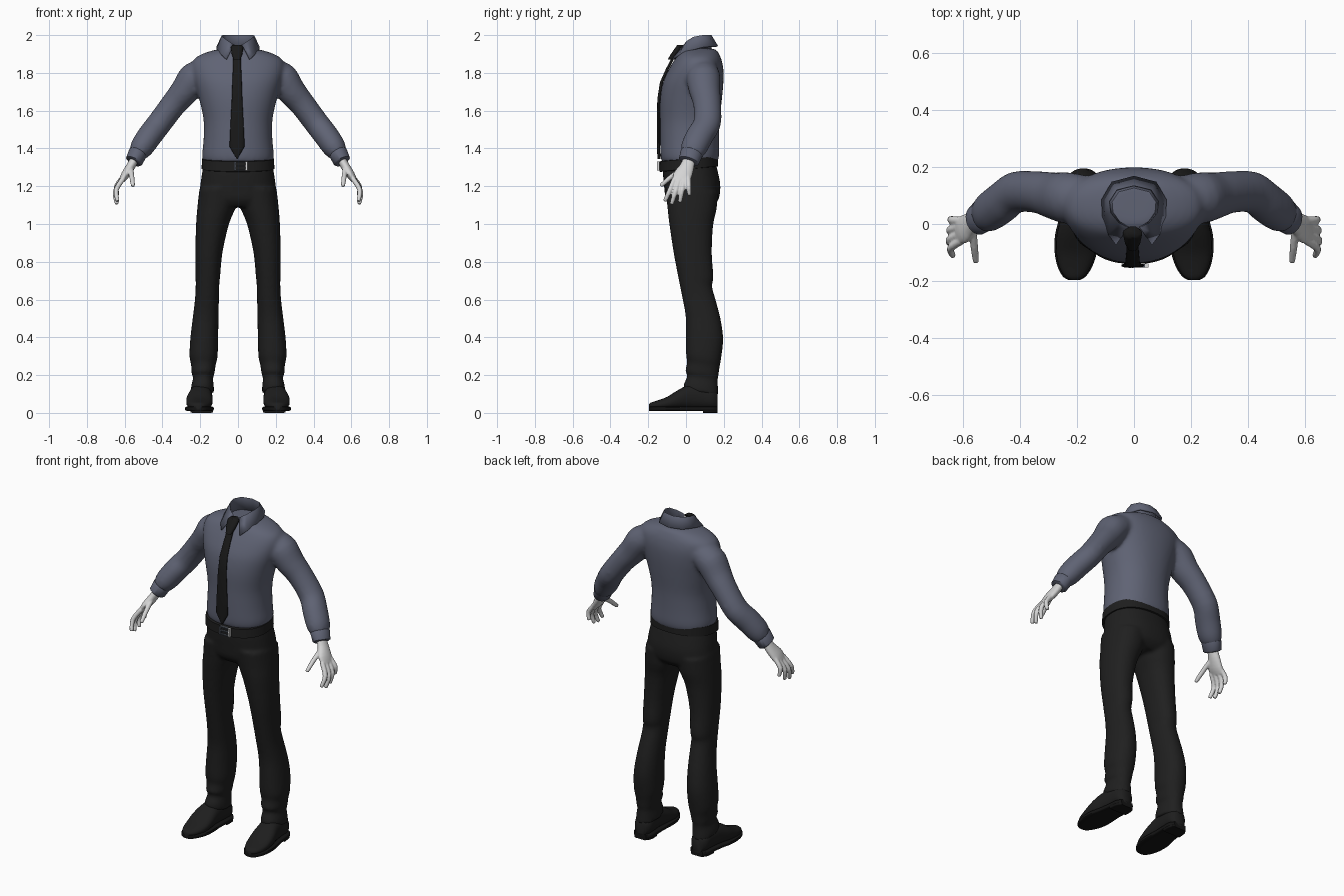
import bpy, bmesh, math
from mathutils import Vector

cube = bpy.data.objects.get("Cube")
if cube:
    bpy.data.objects.remove(cube, do_unlink=True)


def material(name, r, g, b):
    mat = bpy.data.materials.new(name)
    mat.use_nodes = True
    mat.diffuse_color = (r, g, b, 1)
    mat.node_tree.nodes["Principled BSDF"].inputs["Base Color"].default_value = (r, g, b, 1)
    return mat


SHIRT = material("slate blue cloth", .115, .125, .175)
TROUSER = material("black cloth", .014, .014, .014)
TIE = material("tie black", .010, .010, .010)
LEATHER = material("black leather", .013, .013, .013)
SOLE = material("sole black", .007, .007, .007)
SKIN = material("pale skin", .66, .66, .66)
STEEL = material("dark steel", .07, .08, .10)
SILVER = material("silver", .70, .70, .70)


def flat_ring(z, left, right, front, back, tilt=0):
    """Horizontal section given by its four extents."""
    return (Vector(((left + right) / 2, (front + back) / 2, z)),
            Vector(((right - left) / 2, 0, 0)), Vector((0, (back - front) / 2, tilt)))


def path_rings(path):
    """Sections across a path of (point, thickness, width along y)."""
    points = [Vector(p[0]) for p in path]
    rings = []
    for i, (_, a, b) in enumerate(path):
        t = (points[min(i + 1, len(points) - 1)] - points[max(i - 1, 0)]).normalized()
        u = t.cross(Vector((0, 1, 0))).normalized()
        rings.append((points[i], u * a, u.cross(t) * b))
    return rings


def refine(rings, steps):
    """Catmull-Rom interpolation between sections."""
    out = []
    last = len(rings) - 1
    for i in range(last):
        k = [rings[max(0, min(last, j))] for j in (i - 1, i, i + 1, i + 2)]
        for s in range(steps):
            t = s / steps
            out.append(tuple(
                b + (c - a) * (t / 2) + (a * 2 - b * 5 + c * 4 - d) * (t * t / 2)
                + (b * 3 - a - c * 3 + d) * (t ** 3 / 2) for a, b, c, d in zip(*k)))
    return out + [rings[-1]]


def loft(bm, rings, side=1, power=2, sides=28, steps=3):
    """Closed tube through sections; side -1 mirrors it."""
    def bend(v):
        return math.copysign(abs(v) ** (2 / power), v)
    loops = []
    for c, u, v in refine(rings, steps):
        loop = []
        for i in range(sides):
            a = math.tau * i / sides
            p = c + u * bend(math.cos(a)) + v * bend(math.sin(a))
            loop.append(bm.verts.new((p.x * side, p.y, p.z)))
        loops.append(loop)
    for lo, hi in zip(loops, loops[1:]):
        for i in range(sides):
            j = (i + 1) % sides
            bm.faces.new((lo[i], lo[j], hi[j], hi[i]))
    bm.faces.new(loops[0])
    bm.faces.new(loops[-1])


def finish(name, bm, mat, voxel=0, smooth=5, angle=40):
    bmesh.ops.recalc_face_normals(bm, faces=bm.faces)
    mesh = bpy.data.meshes.new(name)
    bm.to_mesh(mesh)
    bm.free()
    mesh.materials.append(mat)
    obj = bpy.data.objects.new(name, mesh)
    bpy.context.collection.objects.link(obj)
    if voxel:
        blend = obj.modifiers.new("blend", 'REMESH')
        blend.mode = 'VOXEL'
        blend.voxel_size = voxel
        blend.use_smooth_shade = True
        relax = obj.modifiers.new("relax", 'SMOOTH')
        relax.iterations = smooth
    else:
        bpy.ops.object.select_all(action='DESELECT')
        obj.select_set(True)
        bpy.context.view_layer.objects.active = obj
        bpy.ops.object.shade_smooth_by_angle(angle=math.radians(angle))
    return obj


def box(name, x, y, z, sx, sy, sz, mat):
    bm = bmesh.new()
    bmesh.ops.create_cube(bm, size=1)
    for v in bm.verts:
        v.co = (x + v.co.x * sx, y + v.co.y * sy, z + v.co.z * sz)
    finish(name, bm, mat)


# Shirt: torso and both sleeves blended into one skin (z, half width, front, back)
torso = [(1.325, .182, -.125, .165), (1.36, .19, -.135, .175), (1.45, .182, -.137, .175),
         (1.55, .182, -.137, .178), (1.66, .205, -.137, .19), (1.75, .23, -.122, .198),
         (1.82, .245, -.09, .198), (1.87, .235, -.06, .188), (1.9, .19, -.04, .175),
         (1.922, .12, -.015, .16), (1.93, .07, 0, .13)]
sleeve = [((.17, .09, 1.81), .075, .08), ((.235, .092, 1.77), .085, .09),
          ((.285, .1, 1.70), .076, .082), ((.34, .112, 1.635), .068, .074),
          ((.415, .112, 1.535), .066, .073), ((.465, .075, 1.47), .066, .073),
          ((.51, .042, 1.405), .062, .07), ((.535, .026, 1.367), .046, .056)]
bm = bmesh.new()
loft(bm, [flat_ring(z, -w, w, f, b) for z, w, f, b in torso], power=2.2, sides=48)
for side in (1, -1):
    loft(bm, path_rings(sleeve), side)
finish("shirt", bm, SHIRT, voxel=.011, smooth=6)

# Shirt collar: folded band, mirrored, thickened
top = [(.022, -.014, 1.945), (.055, .005, 1.965), (.082, .04, 1.986),
       (.086, .08, 1.994), (.06, .12, 1.996), (0, .135, 1.996)]
edge = [(.062, -.07, 1.872), (.088, -.035, 1.895), (.108, .03, 1.92),
        (.11, .085, 1.935), (.076, .145, 1.94), (0, .165, 1.94)]
bm = bmesh.new()
rows = []
for t, e in zip(top, edge):
    base = (t[0] * .92, .065 + (t[1] - .065) * .92, t[2] - .085)
    rows.append((base, t, e))
rows += [tuple((-x, y, z) for x, y, z in row) for row in rows[-2::-1]]
grid = [[bm.verts.new(p) for p in row] for row in rows]
for r, s in zip(grid, grid[1:]):
    for k in range(2):
        bm.faces.new((r[k], s[k], s[k + 1], r[k + 1]))
collar = finish("shirt_collar", bm, SHIRT, angle=60)
solid = collar.modifiers.new("cloth", 'SOLIDIFY')
solid.thickness = .01
solid.offset = 0

# Trousers: hips and legs blended (leg: z, inner, outer, front, back)
hips = [(1.33, .178, -.12, .155), (1.27, .19, -.122, .17), (1.2, .2, -.116, .182),
        (1.13, .205, -.106, .172), (1.09, .17, -.075, .135)]
leg = [(1.18, .0, .205, -.11, .17), (1.09, .012, .215, -.1, .162), (1, .048, .222, -.09, .143),
       (.85, .082, .226, -.068, .137), (.73, .094, .225, -.046, .146), (.68, .099, .224, -.036, .138),
       (.6, .101, .228, -.02, .16), (.5, .103, .24, -.002, .185), (.4, .105, .252, .0, .197),
       (.3, .108, .257, .0, .186), (.255, .118, .248, .006, .178), (.21, .124, .246, -.004, .172),
       (.185, .132, .238, .008, .168), (.14, .128, .248, -.012, .17), (.105, .127, .25, -.01, .172)]
bm = bmesh.new()
loft(bm, [flat_ring(z, -w, w, f, b) for z, w, f, b in hips], power=2.3, sides=48)
for side in (1, -1):
    loft(bm, [flat_ring(*r, tilt=-.012) for r in leg], side, power=2.2)
finish("trousers", bm, TROUSER, voxel=.01, smooth=4)

# Belt and buckle
bm = bmesh.new()
loft(bm, [flat_ring(z, -w, w, -.05 - w * .47, .068 + w * .53, tilt=.014)
          for z, w in ((1.29, .18), (1.292, .193), (1.345, .19), (1.347, .178))],
     power=2.3, sides=48, steps=1)
finish("belt", bm, LEATHER)
box("buckle_back", -.015, -.148, 1.307, .01, .012, .05, STEEL)
box("buckle_front", .045, -.146, 1.307, .011, .014, .05, SILVER)
for z in (1.285, 1.329):
    box("buckle_bar", .012, -.147, z, .06, .012, .006, STEEL)
box("buckle_tongue", .012, -.147, 1.307, .055, .012, .006, STEEL)

# Necktie blade and knot (z, half width, y)
blade = [(1.9, .02, -.058), (1.82, .022, -.099), (1.75, .025, -.13), (1.66, .028, -.144),
         (1.5, .036, -.146), (1.41, .04, -.146), (1.345, .002, -.143)]
knot = [(1.947, .022, -.028), (1.937, .034, -.034), (1.9, .028, -.06), (1.872, .018, -.076)]
for name, rows, depth in (("necktie_blade", blade, .008), ("necktie_knot", knot, .02)):
    bm = bmesh.new()
    loft(bm, [flat_ring(z, -w - .005, w - .005, y - depth, y + depth) for z, w, y in rows],
         power=2.6, sides=16, steps=1)
    finish(name, bm, TIE, angle=50)

# Hands: palm, four fingers and thumb
palm = [((.538, .022, 1.36), .022, .03), ((.568, .006, 1.305), .024, .038),
        ((.598, -.018, 1.258), .022, .05), ((.62, -.026, 1.225), .013, .045)]
fingers = [((.608, -.06, 1.24), (.645, -.085, 1.18), (.638, -.11, 1.125)),
           ((.613, -.036, 1.235), (.65, -.056, 1.17), (.642, -.075, 1.11)),
           ((.613, -.01, 1.238), (.648, -.021, 1.178), (.64, -.032, 1.12)),
           ((.608, .012, 1.248), (.643, .014, 1.2), (.638, .018, 1.155)),
           ((.568, -.015, 1.295), (.562, -.078, 1.25), (.556, -.13, 1.205))]
cuff = [((.526, .033, 1.382), .044, .052), ((.53, .03, 1.376), .05, .06),
        ((.55, .015, 1.333), .046, .055), ((.553, .013, 1.328), .038, .046)]

# Shoes: upper and sole share an outline (y, centre x, half width, top)
shoe = [(-.197, .21, .014, .045), (-.185, .21, .034, .055), (-.15, .208, .055, .066),
        (-.1, .205, .068, .085), (-.04, .203, .069, .122), (.02, .198, .06, .15),
        (.09, .192, .056, .15), (.14, .19, .053, .13), (.168, .19, .034, .11)]


def shoe_rings(low, high=None, start=-1, grow=0):
    rings = []
    for y, x, w, z in shoe:
        if y >= start:
            hi = high or z
            rings.append((Vector((x, y, (low + hi) / 2)), Vector((w + grow, 0, 0)),
                          Vector((0, 0, (hi - low) / 2))))
    return rings


for side, label in ((1, "left"), (-1, "right")):
    bm = bmesh.new()
    loft(bm, path_rings(palm), side)
    for f in fingers:
        tip = Vector(f[2])
        end = tip + (tip - Vector(f[1])) * .08
        loft(bm, path_rings([(f[0], .014, .014), (f[1], .0135, .0135),
                             (tip, .011, .011), (end, .006, .006)]), side, sides=14)
    finish(label + "_hand", bm, SKIN, voxel=.005, smooth=3)

    bm = bmesh.new()
    loft(bm, path_rings(cuff), side, steps=1)
    finish(label + "_cuff", bm, SHIRT, angle=50)

    bm = bmesh.new()
    loft(bm, shoe_rings(.018), side, power=2.3)
    finish(label + "_shoe", bm, LEATHER, angle=60)

    bm = bmesh.new()
    loft(bm, shoe_rings(.01, .034, grow=.006), side, power=6)
    finish(label + "_sole", bm, SOLE)

    bm = bmesh.new()
    loft(bm, shoe_rings(0, .03, start=.08, grow=.004), side, power=8)
    finish(label + "_heel", bm, SOLE)
